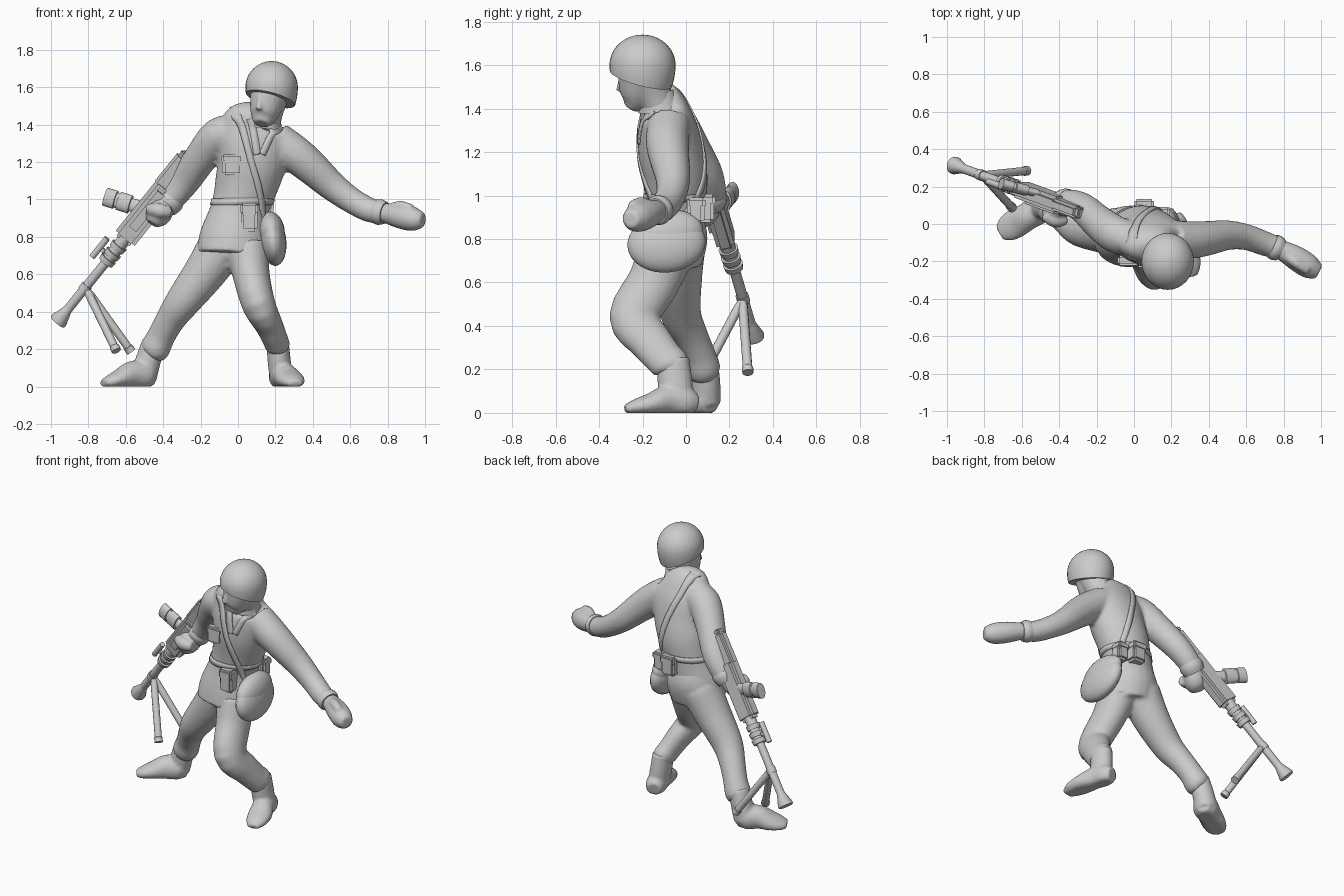
import bpy, bmesh, math
from mathutils import Vector, Matrix

if "Cube" in bpy.data.objects:
    bpy.data.objects.remove(bpy.data.objects["Cube"])

grey = bpy.data.materials.new("plain_grey")
grey.diffuse_color = (0.6, 0.6, 0.6, 1)
grey.use_nodes = True
grey.node_tree.nodes["Principled BSDF"].inputs["Base Color"].default_value = grey.diffuse_color


def finish(name, bm, angle=40):
    bmesh.ops.recalc_face_normals(bm, faces=bm.faces)
    me = bpy.data.meshes.new(name)
    bm.to_mesh(me)
    bm.free()
    me.materials.append(grey)
    ob = bpy.data.objects.new(name, me)
    bpy.context.collection.objects.link(ob)
    smooth(ob, angle)
    return ob


def smooth(ob, angle=40):
    bpy.ops.object.select_all(action='DESELECT')
    ob.select_set(True)
    bpy.context.view_layer.objects.active = ob
    bpy.ops.object.shade_smooth_by_angle(angle=math.radians(angle))


def spline(rows, steps=4, closed=False):
    """Catmull-Rom resampling of rows of numbers."""
    n, out = len(rows), []
    for i in range(n if closed else n - 1):
        idx = [(i + k) % n if closed else min(max(i + k, 0), n - 1) for k in (-1, 0, 1, 2)]
        a, b, c, d = (rows[j] for j in idx)
        for s in range(steps):
            t = s / steps
            out.append([0.5 * (2*q + (r-p)*t + (2*p - 5*q + 4*r - w)*t*t + (3*q - p - 3*r + w)*t**3)
                        for p, q, r, w in zip(a, b, c, d)])
    return out if closed else out + [list(rows[-1])]


def tube(bm, rows, ref=(0, 1, 0), seg=20, steps=4):
    """Loft ellipses along rows of x, y, z, radius along ref, other radius."""
    rows = spline(rows, steps) if steps > 1 else rows
    pts, rings = [Vector(r[:3]) for r in rows], []
    for i, r in enumerate(rows):
        t = (pts[min(i + 1, len(pts) - 1)] - pts[max(i - 1, 0)]).normalized()
        u = Vector(ref)
        u = (u - t * u.dot(t)).normalized()
        v = t.cross(u)
        rings.append([bm.verts.new(pts[i] + u * r[3] * math.cos(a) + v * r[-1] * math.sin(a))
                      for a in (2 * math.pi * k / seg for k in range(seg))])
    for A, B in zip(rings, rings[1:]):
        for k in range(seg):
            bm.faces.new((A[k], A[(k+1) % seg], B[(k+1) % seg], B[k]))
    bm.faces.new(rings[0][::-1])
    bm.faces.new(rings[-1])


def loft(name, *tubes, floor=False, **kw):
    bm = bmesh.new()
    for rows in tubes:
        tube(bm, rows, **kw)
    if floor:
        for v in bm.verts:
            v.co.z = max(v.co.z, 0)
    return finish(name, bm)


def ball(name, loc, size, rot=(0, 0, 0)):
    bm = bmesh.new()
    bmesh.ops.create_uvsphere(bm, u_segments=24, v_segments=16, radius=1)
    bm.transform(Matrix.Translation(loc) @ Matrix.Rotation(rot[2], 4, 'Z') @ Matrix.Rotation(rot[1], 4, 'Y')
                 @ Matrix.Rotation(rot[0], 4, 'X') @ Matrix.Diagonal((*size, 1)))
    return finish(name, bm, 180)


def box(name, mat, size, bevel=0.012):
    bm = bmesh.new()
    bmesh.ops.create_cube(bm, size=1)
    bm.transform(Matrix.Diagonal((*size, 1)))
    bmesh.ops.bevel(bm, geom=bm.edges[:], offset=bevel, segments=2, affect='EDGES')
    bm.transform(mat)
    return finish(name, bm)


def fuse(ob, voxel=0.012, rounds=5):
    """Blend overlapping volumes into one soft skin."""
    m = ob.modifiers.new("blend", 'REMESH')
    m.mode, m.voxel_size = 'VOXEL', voxel
    m = ob.modifiers.new("soften", 'SMOOTH')
    m.factor, m.iterations = 0.5, rounds
    dg = bpy.context.evaluated_depsgraph_get()
    ob.data = bpy.data.meshes.new_from_object(ob.evaluated_get(dg))
    ob.modifiers.clear()
    smooth(ob, 70)
    return ob


# jacket with sleeves
bm = bmesh.new()
tube(bm, [(-.03, -.085, .70, .19, .15), (-.02, -.07, .8, .185, .15), (.01, -.05, .95, .155, .14),
          (.045, -.05, 1.08, .17, .15), (.075, -.07, 1.2, .185, .15), (.09, -.085, 1.32, .2, .135),
          (.1, -.1, 1.41, .18, .105), (.14, -.13, 1.465, .08, .08)], ref=(1, 0, 0), seg=28)
tube(bm, [(.2, -.08, 1.32, .1), (.31, -.085, 1.24, .1, .11), (.4, -.075, 1.165, .092, .1),
          (.5, -.06, 1.075, .08), (.6, -.07, 1.0, .07), (.7, -.105, .945, .066), (.77, -.13, .93, .06)])
tube(bm, [(0, -.08, 1.36, .09), (-.1, -.055, 1.34, .1), (-.2, .02, 1.22, .09), (-.28, .09, 1.1, .08),
          (-.35, .115, 1.01, .07), (-.39, .11, .965, .06)])
jacket = fuse(finish("jacket", bm))

# trousers
bm = bmesh.new()
tube(bm, [(-.02, -.055, .9, .14, .13), (-.02, -.045, .8, .17, .145), (-.03, -.05, .68, .15, .12)], ref=(1, 0, 0))
tube(bm, [(-.08, -.04, .76, .13, .12), (-.17, -.04, .62, .115, .11), (-.29, -.025, .46, .095),
          (-.36, .02, .36, .08), (-.41, .06, .27, .075), (-.445, .08, .2, .08), (-.465, .09, .17, .06)])
tube(bm, [(.05, -.09, .74, .13, .12), (.07, -.15, .6, .12, .1), (.11, -.24, .44, .115, .09),
          (.165, -.165, .33, .1, .075), (.2, -.1, .25, .09, .068), (.21, -.07, .22, .088, .068),
          (.215, -.06, .19, .07, .055)])
trousers = fuse(finish("trousers", bm))

# boots: shaft and foot
fuse(loft("right_boot",
          [(-.45, .085, .24, .062), (-.48, .09, .14, .068), (-.505, .09, .05, .07)],
          [(-.455, .115, .05, .045, .05), (-.5, .085, .06, .078, .08), (-.57, .04, .06, .074, .075),
           (-.63, .005, .04, .08, .055), (-.685, -.03, .024, .068, .037), (-.718, -.05, .018, .04, .022)],
          floor=True), 0.01, 2)
fuse(loft("left_boot",
          [(.21, -.06, .25, .06, .075), (.22, -.05, .14, .062, .08), (.23, -.04, .05, .062, .075)],
          [(.21, .045, .04, .045, .045), (.225, 0, .05, .062, .07), (.245, -.08, .06, .066, .07),
           (.275, -.16, .04, .075, .052), (.295, -.23, .027, .064, .037), (.305, -.28, .015, .035, .02)],
          ref=(1, 0, 0), floor=True), 0.01, 2)

# hands
fuse(loft("left_hand",
          [(.74, -.12, .935, .045), (.8, -.145, .925, .055), (.87, -.185, .91, .066), (.94, -.23, .895, .064),
           (.99, -.255, .89, .039)],
          [(.82, -.17, .95, .03), (.87, -.21, .965, .028), (.93, -.25, .95, .024)]), 0.01, 3)
fuse(loft("right_hand",
          [(-.36, .11, 1.0, .045), (-.41, .09, .94, .068), (-.44, .07, .9, .062), (-.46, .06, .87, .035)],
          [(-.36, .03, .93, .03), (-.42, .02, .94, .04), (-.48, .05, .95, .03)]), 0.01, 3)

# head: skull, jaw, nose and neck blended together
bm = bmesh.new()
tube(bm, [(.14, -.12, 1.4, .085, .075), (.16, -.155, 1.48, .085, .085), (.175, -.19, 1.58, .11, .11)], ref=(1, 0, 0))
tube(bm, [(.125, -.255, 1.405, .042, .035), (.135, -.235, 1.44, .068, .066), (.148, -.225, 1.49, .086, .085),
          (.165, -.215, 1.56, .1, .1)], ref=(1, 0, 0))
tube(bm, [(.11, -.305, 1.48, .018), (.115, -.3, 1.51, .016), (.12, -.29, 1.55, .016)], seg=10)
fuse(finish("head", bm), 0.008, 3)

# helmet: dome with slightly tapering lower wall, cut by a tilted rim
bm = bmesh.new()
bmesh.ops.create_uvsphere(bm, u_segments=32, v_segments=24, radius=1)
for v in bm.verts:
    if v.co.z < 0 and v.co.xy.length > 0.1:
        v.co.x, v.co.y = v.co.xy.normalized() * (1 - 0.22 * v.co.z ** 2)
bm.transform(Matrix.Translation((.18, -.2, 1.6)) @ Matrix.Diagonal((.14, .152, .14, 1)))
bmesh.ops.bisect_plane(bm, geom=bm.verts[:] + bm.edges[:] + bm.faces[:], clear_inner=True,
                       plane_co=(.18, -.2, 1.533), plane_no=(.25, .26, 1))
bmesh.ops.holes_fill(bm, edges=[e for e in bm.edges if e.is_boundary])
finish("helmet", bm)


def ribbon(name, pts, centre, width, closed=True, thick=0.01):
    """Flat band that hugs the jacket."""
    path = [Vector(p) for p in spline(pts, 8, closed)]
    n, bm, rows = len(path), bmesh.new(), []
    for i, p in enumerate(path):
        nxt, prv = (path[(i+1) % n], path[i-1]) if closed else (path[min(i+1, n-1)], path[max(i-1, 0)])
        side = (nxt - prv).cross(p - Vector(centre)).normalized() * width / 2
        rows.append([bm.verts.new(p + side * k) for k in (-1, 0, 1)])
    for i in range(n if closed else n - 1):
        A, B = rows[i], rows[(i+1) % n]
        for k in (0, 1):
            bm.faces.new((A[k], A[k+1], B[k+1], B[k]))
    ob = finish(name, bm)
    m = ob.modifiers.new("hug", 'SHRINKWRAP')
    m.target, m.wrap_mode, m.offset = jacket, 'ABOVE_SURFACE', 0.003
    m = ob.modifiers.new("thickness", 'SOLIDIFY')
    m.thickness, m.offset = thick, 0


# strap, belt, lapels, collar and cuffs
ribbon("shoulder_strap", [(.03, -.2, 1.36), (.07, -.25, 1.2), (.15, -.2, .98), (.2, -.08, .86), (.17, .08, .98),
                          (.1, .1, 1.2), (.03, .02, 1.38), (.015, -.09, 1.44)], (.03, -.09, 1.15), .04)
ring = [(math.cos(a), math.sin(a)) for a in (math.pi * k / 6 for k in range(12))]
ribbon("belt", [(.015 + .165*c, -.05 + .15*s, .99) for c, s in ring], (.015, -.05, .99), .035, thick=.007)
for side, x in (("right", .07), ("left", .22)):
    ribbon(side + "_lapel", [(x, -.16, 1.43), (x*.7 + .035, -.22, 1.36), (x*.2 + .09, -.24, 1.24)],
           (.1, -.08, 1.3), .04, closed=False, thick=.007)
loft("collar", [(.135, -.12, 1.4, .1, .1), (.143, -.13, 1.45, .085, .085), (.146, -.135, 1.475, .076, .078)],
     ref=(1, 0, 0))
loft("left_cuff", [(.735, -.115, .938, .064), (.76, -.128, .932, .069), (.785, -.14, .927, .06)])
loft("right_cuff", [(-.35, .115, 1.01, .07), (-.365, .115, .99, .075), (-.39, .11, .965, .068)])


def pouch(name, x, z, front, size, y=None):
    """Pouch with a flap, set on the jacket surface."""
    s = -1 if front else 1
    if y is None:
        y = jacket.ray_cast(Vector((x, s, z)), Vector((0, -s, 0)))[1].y
    box(name, Matrix.Translation((x, y, z)), size, .015)
    box(name + "_flap", Matrix.Translation((x, y + s * .003, z + size[2] * .3)),
        (size[0] * 1.06, size[1] * 1.08, size[2] * .42), .012)


pouch("chest_pocket", -.03, 1.185, True, (.11, .05, .11))
pouch("belt_pouch", .06, .905, True, (.09, .08, .15))
pouch("back_pouch", .055, .94, False, (.1, .09, .13))
pouch("side_pouch", .15, .93, False, (.08, .08, .12), .045)

# hip bag with flap
ball("hip_bag", (.188, -.09, .78), (.07, .18, .135), (.1, -.12, 0))
ball("hip_bag_flap", (.18, -.085, .83), (.07, .165, .105), (.1, -.12, 0))

# machine gun, laid out along its own axis from muzzle to stock
start, end = Vector((-.965, .315, .345)), Vector((-.29, .07, 1.18))
d = (end - start).normalized()
depth = (Vector((0, 1, 0)) - d * d.y).normalized()
flat = depth.cross(d)
frame = Matrix((flat, depth, d)).transposed().to_4x4()
L = (end - start).length
left = 1 if flat.x < 0 else -1


def along(t, a=0, b=0):
    return start + d * t * L + flat * a + depth * b


def barrel(name, *secs, a=0, b=0):
    loft(name, [(*along(t, a, b), r) for t, r in secs], steps=1)


barrel("muzzle_cone", (0, .046), (.012, .048), (.075, .026), (.09, .025))
barrel("gun_barrel", (.08, .025), (.45, .025))
for i, t in enumerate((.38, .42, .465)):
    barrel("barrel_ring_%d" % i, (t, .042), (t + .027, .046))
barrel("barrel_sleeve", (.38, .034), (.55, .036))
barrel("carry_handle", (.36, .017), (.48, .017), a=.075 * left)
barrel("handle_post", (.41, .012), (.43, .012), a=.05 * left)
box("receiver", Matrix.Translation(along(.7)) @ frame, (.13, .085, .39), .02)
box("gun_cover", Matrix.Translation(along(.72, 0, -.03)) @ frame, (.08, .06, .28), .015)
box("stock", Matrix.Translation(along(.94, .01 * left)) @ frame, (.12, .065, .22), .015)
box("stock_plate", Matrix.Translation(along(1.045, .01 * left)) @ frame, (.1, .06, .03), .008)

# magazine, flattened front to back
mag0, mag1 = Vector((-.5, .16, .95)), Vector((-.71, .215, 1.015))
loft("magazine", [(*mag0.lerp(mag1, t), r * .6, r) for t, r in
                  ((0, .036), (.35, .036), (.36, .05), (.66, .05), (.67, .042), (.73, .042), (.74, .05), (1, .05))],
     steps=1)

# bipod
top = Vector((-.81, .26, .52))
for name, foot in (("rear", (-.57, .285, .185)), ("front", (-.65, .085, .19))):
    foot = Vector(foot)
    loft("bipod_%s_leg" % name, [(*top.lerp(foot, t), r) for t, r in
                                 ((0, .016), (.1, .022), (.92, .022), (.93, .026), (1, .026))], steps=1, seg=12)
barrel("bipod_clamp", (.2, .03), (.235, .03))
